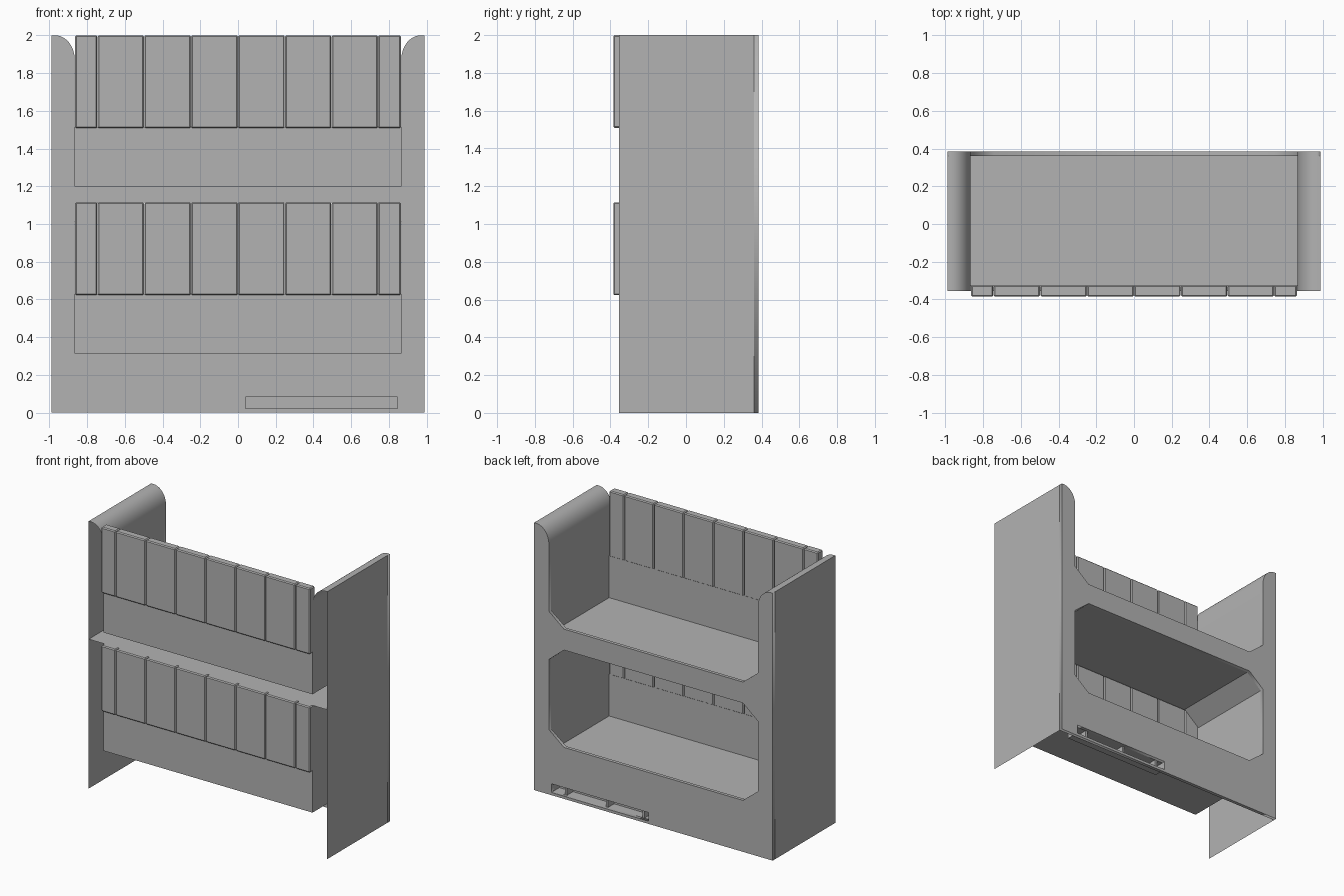
import bpy, bmesh, math

cube = bpy.data.objects.get("Cube")
if cube:
    bpy.data.objects.remove(cube, do_unlink=True)

grey = bpy.data.materials.new("plain_grey")
grey.use_nodes = True
colour = (0.45, 0.45, 0.45, 1)
grey.diffuse_color = colour
grey.node_tree.nodes["Principled BSDF"].inputs["Base Color"].default_value = colour

OUTER, INNER = 0.987, 0.865
FRONT, BACK, PANEL = -0.355, 0.385, 0.36
TIER = 0.885                       # height step between the two shelves


def finish(name, bm):
    bmesh.ops.recalc_face_normals(bm, faces=bm.faces[:])
    mesh = bpy.data.meshes.new(name)
    bm.to_mesh(mesh)
    bm.free()
    mesh.materials.append(grey)
    obj = bpy.data.objects.new(name, mesh)
    bpy.context.scene.collection.objects.link(obj)
    return obj


def box(name, x0, x1, y0, y1, z0, z1, bevel=0):
    bm = bmesh.new()
    bmesh.ops.create_cube(bm, size=1)
    for v in bm.verts:
        v.co = (x1 if v.co.x > 0 else x0, y1 if v.co.y > 0 else y0,
                z1 if v.co.z > 0 else z0)
    if bevel:
        bmesh.ops.bevel(bm, geom=bm.edges[:], offset=bevel, segments=1, affect='EDGES')
    return finish(name, bm)


def sheet(name, path, y0, y1):
    """Sweep an open x-z path along y."""
    bm = bmesh.new()
    rows = [[bm.verts.new((x, y, z)) for x, z in path] for y in (y0, y1)]
    for i in range(len(path) - 1):
        bm.faces.new((rows[0][i], rows[0][i + 1], rows[1][i + 1], rows[1][i]))
    obj = finish(name, bm)
    bpy.ops.object.select_all(action='DESELECT')
    obj.select_set(True)
    bpy.context.view_layer.objects.active = obj
    bpy.ops.object.shade_smooth_by_angle(angle=math.radians(30))
    return obj


def mirrored(points):
    return points + [(-x, z) for x, z in reversed(points)]


# Rounded shoulder from the outer wall down to the inner wall
shoulder = []
for i in range(13):
    a = math.radians(90 + 7.5 * i)
    shoulder.append((0.97 + 0.105 * math.cos(a), 1.87 + 0.13 * math.sin(a)))

# Side walls, lower inner walls and corner braces
for side, s in (("left", 1), ("right", -1)):
    wall = [(OUTER, 0), (OUTER, 2)] + shoulder + [(INNER, 1.2)]
    sheet(side + "_side_wall", [(s * x, z) for x, z in wall], FRONT, PANEL)
    sheet(side + "_lower_inner_wall", [(s * INNER, 0.315), (s * INNER, 1.115)], FRONT, PANEL)
    sheet(side + "_corner_brace", [(s * INNER, 1.01), (s * 0.74, 1.113)], -0.325, PANEL)

# Shelves and the ceiling of the lower compartment
sheet("upper_shelf", [(-INNER, 1.2), (INNER, 1.2)], FRONT, PANEL)
sheet("lower_shelf", [(-INNER, 0.315), (INNER, 0.315)], FRONT, PANEL)
sheet("lower_ceiling", [(-OUTER, 1.117), (OUTER, 1.117)], FRONT, PANEL)

# Front rails and bevelled planks on both tiers
edges = [-INNER, -0.745, -0.497, -0.249, 0, 0.248, 0.495, 0.742, INNER]
for tier, z in (("upper", 0), ("lower", -TIER)):
    box(tier + "_front_rail", -INNER, INNER, FRONT, -0.327, 1.2 + z, 1.515 + z)
    for n, (a, b) in enumerate(zip(edges, edges[1:])):
        box(f"{tier}_plank_{n + 1}", a + 0.001, b - 0.001, -BACK, -0.325,
            1.508 + z, 2 + z, bevel=0.007)

# Back panel with a notched top, chamfered opening and a slot
outline = mirrored([(OUTER, 0), (OUTER, 2)] + shoulder + [(INNER, 1.37), (0.74, 1.27)])
opening = mirrored([(0.74, 0.385), (INNER, 0.485), (INNER, 1.01), (0.74, 1.113)])
slot = [(0.04, 0.02), (0.845, 0.02), (0.845, 0.085), (0.04, 0.085)]
curve = bpy.data.curves.new("back_outline", 'CURVE')
curve.dimensions = '2D'
curve.fill_mode = 'BOTH'
curve.extrude = (BACK - PANEL) / 2
for loop in (outline, opening, slot):
    spline = curve.splines.new('POLY')
    spline.points.add(len(loop) - 1)
    for p, (x, z) in zip(spline.points, loop):
        p.co = (x, z, 0, 1)
    spline.use_cyclic_u = True
helper = bpy.data.objects.new("back_helper", curve)
bpy.context.scene.collection.objects.link(helper)
bpy.context.view_layer.update()
flat = helper.evaluated_get(bpy.context.evaluated_depsgraph_get()).to_mesh()
bm = bmesh.new()
bm.from_mesh(flat)
for v in bm.verts:
    x, z, depth = v.co
    v.co = (x, (BACK + PANEL) / 2 - depth, z)
bmesh.ops.remove_doubles(bm, verts=bm.verts[:], dist=0.0001)
bpy.data.objects.remove(helper, do_unlink=True)
panel = finish("back_panel", bm)

# Recessed tray behind the slot, with dividers
sheet("slot_tray", slot + slot[:1], 0.29, BACK - 0.002)
box("slot_tray_front", 0.04, 0.845, 0.285, 0.29, 0.02, 0.085)
for n, x in enumerate((0.1, 0.4, 0.74)):
    box(f"slot_divider_{n + 1}", x - 0.008, x + 0.008, 0.29, PANEL, 0.02, 0.085)
